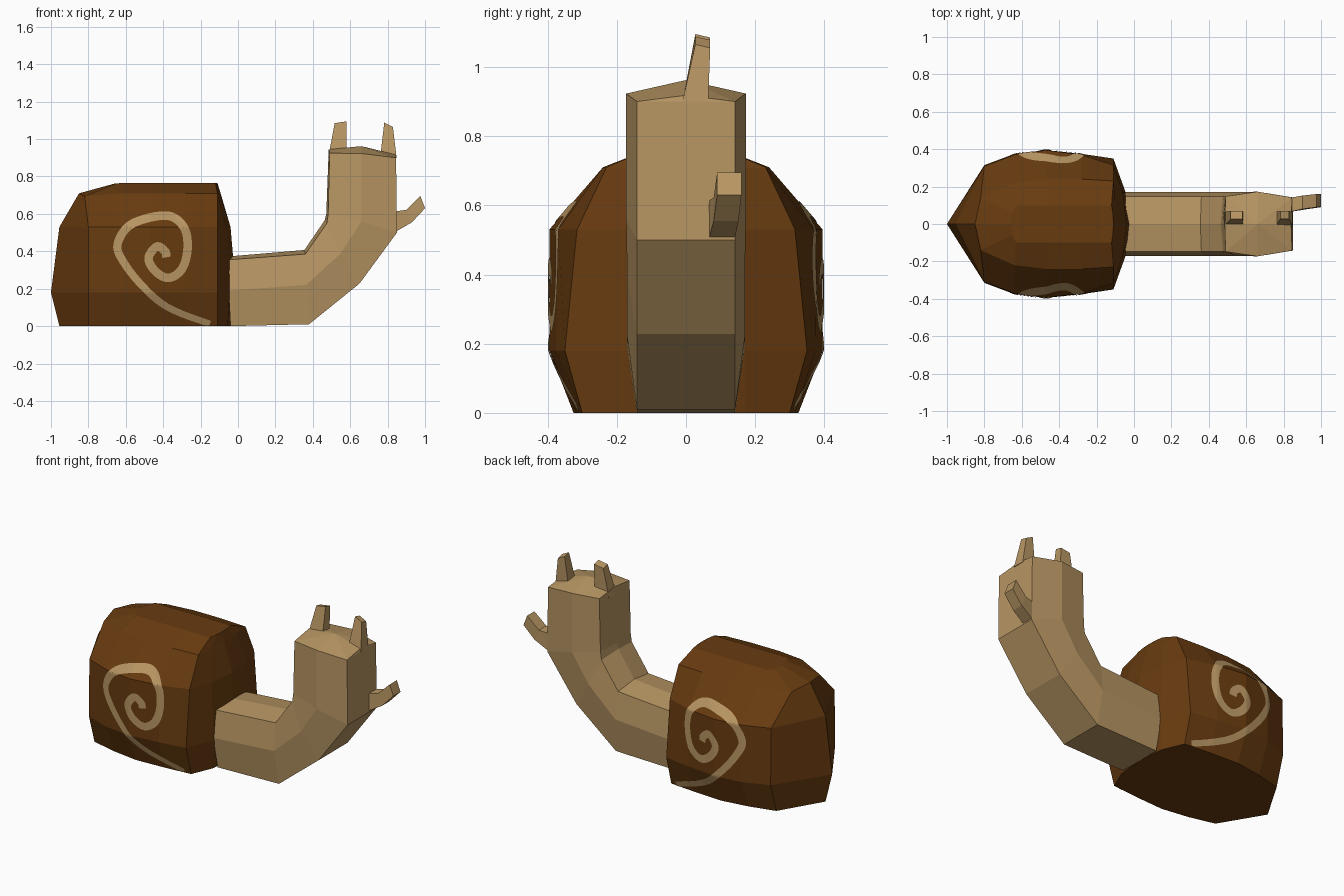
import bpy, bmesh
from mathutils import Vector
from mathutils.bvhtree import BVHTree

if "Cube" in bpy.data.objects:
    bpy.data.objects.remove(bpy.data.objects["Cube"])


def material(name, rgb):
    m = bpy.data.materials.new(name)
    m.diffuse_color = (*rgb, 1)
    m.use_nodes = True
    m.node_tree.nodes["Principled BSDF"].inputs["Base Color"].default_value = m.diffuse_color
    return m


BROWN = material("shell brown", (0.138, 0.044, 0.005))
TAN = material("body tan", (0.479, 0.305, 0.125))


def finish(name, bm, mat):
    me = bpy.data.meshes.new(name)
    bm.to_mesh(me)
    me.materials.append(mat)
    ob = bpy.data.objects.new(name, me)
    bpy.context.collection.objects.link(ob)
    return ob


def loft(name, rings, mat):
    """Skin closed rings of equal length and cap both ends."""
    bm = bmesh.new()
    vs = [[bm.verts.new(p) for p in r] for r in rings]
    n = len(rings[0])
    for a, b in zip(vs, vs[1:]):
        for i in range(n):
            j = (i + 1) % n
            bm.faces.new((a[i], a[j], b[j], b[i]))
    bm.faces.new(vs[0])
    bm.faces.new(vs[-1])
    bmesh.ops.recalc_face_normals(bm, faces=bm.faces)
    finish(name, bm, mat)
    return bm


def mirrored(half):
    """Close a half ring whose first and last points lie on y = 0."""
    return half + [(x, -y, z) for x, y, z in half[-2:0:-1]]


# Shell: horizontal rings, back to front, widest in the middle
XS = (-0.80, -0.64, -0.47, -0.28, -0.11)


def level(z, back, widths, shoulder, nose):
    return mirrored([(back, 0, z)] + [(x, w, z) for x, w in zip(XS, widths)]
                    + [(shoulder, 0.17, z), (nose, 0, z)])


shell_rings = [
    level(0.0, -0.955, (0.26, 0.30, 0.325, 0.315, 0.30), -0.055, -0.04),
    level(0.18, -1.0, (0.315, 0.375, 0.395, 0.375, 0.35), -0.045, -0.01),
    level(0.53, -0.955, (0.31, 0.37, 0.395, 0.37, 0.315), -0.06, -0.04),
    mirrored([(-0.85, 0, 0.71), (-0.82, 0.14, 0.695), (-0.64, 0.22, 0.71), (-0.47, 0.24, 0.71),
              (-0.28, 0.24, 0.71), (-0.11, 0.23, 0.71), (-0.10, 0.12, 0.71), (-0.093, 0, 0.71)]),
    mirrored([(-0.66, 0, 0.762), (-0.65, 0.06, 0.762), (-0.63, 0.10, 0.765), (-0.47, 0.10, 0.765),
              (-0.28, 0.10, 0.765), (-0.12, 0.10, 0.765), (-0.112, 0.05, 0.765), (-0.11, 0, 0.765)]),
]
shell = loft("shell", shell_rings, BROWN)
tree = BVHTree.FromBMesh(shell)

# Spiral markings: a ribbon laid on each side of the shell
PATH = [(-.15, .012), (-.31, .07), (-.42, .13), (-.53, .235), (-.61, .34), (-.645, .43),
        (-.59, .53), (-.48, .578), (-.36, .587), (-.285, .52), (-.27, .41), (-.30, .305),
        (-.37, .258), (-.44, .292), (-.478, .362), (-.435, .425), (-.39, .40), (-.382, .368)]
P = [Vector(p) for p in PATH]
P = [2 * P[0] - P[1]] + P + [2 * P[-1] - P[-2]]


def spline(i, t):
    a, b, c, d = P[i:i + 4]
    return 0.5 * (2 * b + (c - a) * t + (2 * a - 5 * b + 4 * c - d) * t * t
                  + (3 * b - a - 3 * c + d) * t ** 3)


STEPS, ACROSS = 10, 5
line = [spline(i, k / STEPS) for i in range(len(P) - 3) for k in range(STEPS)] + [P[-2]]
for side, label in ((-1, "front"), (1, "back")):
    bm = bmesh.new()
    rows = []
    for i, p in enumerate(line):
        tangent = (line[min(i + 1, len(line) - 1)] - line[max(i - 1, 0)]).normalized()
        normal = Vector((-tangent.y, tangent.x))
        width = 0.034 + 0.012 * min(1, i / 60)
        row = []
        for k in range(ACROSS):
            q = p + normal * width * (k / (ACROSS - 1) - 0.5)
            z = max(q.y, 0.002)
            hit = tree.ray_cast(Vector((q.x, side, z)), Vector((0, -side, 0)))[0]
            row.append(bm.verts.new((q.x, hit.y + side * 0.004, z)))
        rows.append(row)
    for a, b in zip(rows, rows[1:]):
        for k in range(ACROSS - 1):
            quad = (a[k], a[k + 1], b[k + 1], b[k])
            bm.faces.new(quad if side < 0 else quad[::-1])
    bm.normal_update()
    finish(label + "_spiral", bm, TAN)


# Body: bent trunk, each section given by its back, middle and belly (x, z)
def section(back, mid, belly, ridge, w=0.17):
    (bx, bz), (mx, mz), (vx, vz) = back, mid, belly
    rx, rz = ridge
    return [(bx + rx, 0, bz + rz), (bx, 0.148, bz), (mx, w, mz), (vx, 0.142, vz),
            (vx, 0, vz), (vx, -0.142, vz), (mx, -w, mz), (bx, -0.148, bz)]


body_rings = [
    section((-0.045, 0.355), (-0.05, 0.19), (-0.04, 0.0), (0, 0.018)),
    section((0.36, 0.385), (0.365, 0.22), (0.38, 0.01), (-0.005, 0.022)),
    section((0.475, 0.55), (0.55, 0.39), (0.65, 0.228), (-0.012, 0.015)),
    section((0.482, 0.60), (0.66, 0.56), (0.85, 0.50), (-0.01, 0), 0.173),
    section((0.49, 0.925), (0.66, 0.923), (0.845, 0.90), (-0.005, 0.02), 0.173),
]
loft("body", body_rings, TAN)

# Head crown: low ridge running from back to face
base = body_rings[-1]
bm = bmesh.new()
rim = [bm.verts.new(p) for p in base[:4] + [(0.84, 0, 0.918)] + base[5:]]
peak = bm.verts.new((0.66, 0, 0.962))
for i in range(8):
    bm.faces.new((rim[i], rim[(i + 1) % 8], peak))
bm.faces.new((rim[3], rim[5], rim[4]))
bmesh.ops.recalc_face_normals(bm, faces=bm.faces)
finish("head_crown", bm, TAN)


# Feelers: tapered posts, from base to slanted tip
def feeler(name, bx0, bx1, tx0, tx1, z0, z1):
    low = [(bx0, -0.01, 0.90), (bx1, -0.01, 0.90), (bx1, 0.064, 0.90), (bx0, 0.064, 0.90)]
    high = [(tx0, 0.027, z0), (tx1, 0.027, z1), (tx1, 0.07, z1 - 0.01), (tx0, 0.07, z0 - 0.01)]
    loft(name, [low, high], TAN)


feeler("rear_feeler", 0.482, 0.582, 0.517, 0.58, 1.085, 1.095)
feeler("front_feeler", 0.76, 0.848, 0.782, 0.828, 1.088, 1.065)


# Small bent feeler low on the face: quads through lower and upper edge points
def cut(low, high, y0, y1):
    return [(low[0], y0, low[1]), (low[0], y1, low[1]), (high[0], y1, high[1]), (high[0], y0, high[1])]


loft("side_feeler", [
    cut((0.835, 0.50), (0.835, 0.612), 0.065, 0.14),
    cut((0.93, 0.555), (0.90, 0.622), 0.08, 0.152),
    cut((1.0, 0.63), (0.975, 0.695), 0.09, 0.16),
], TAN)
